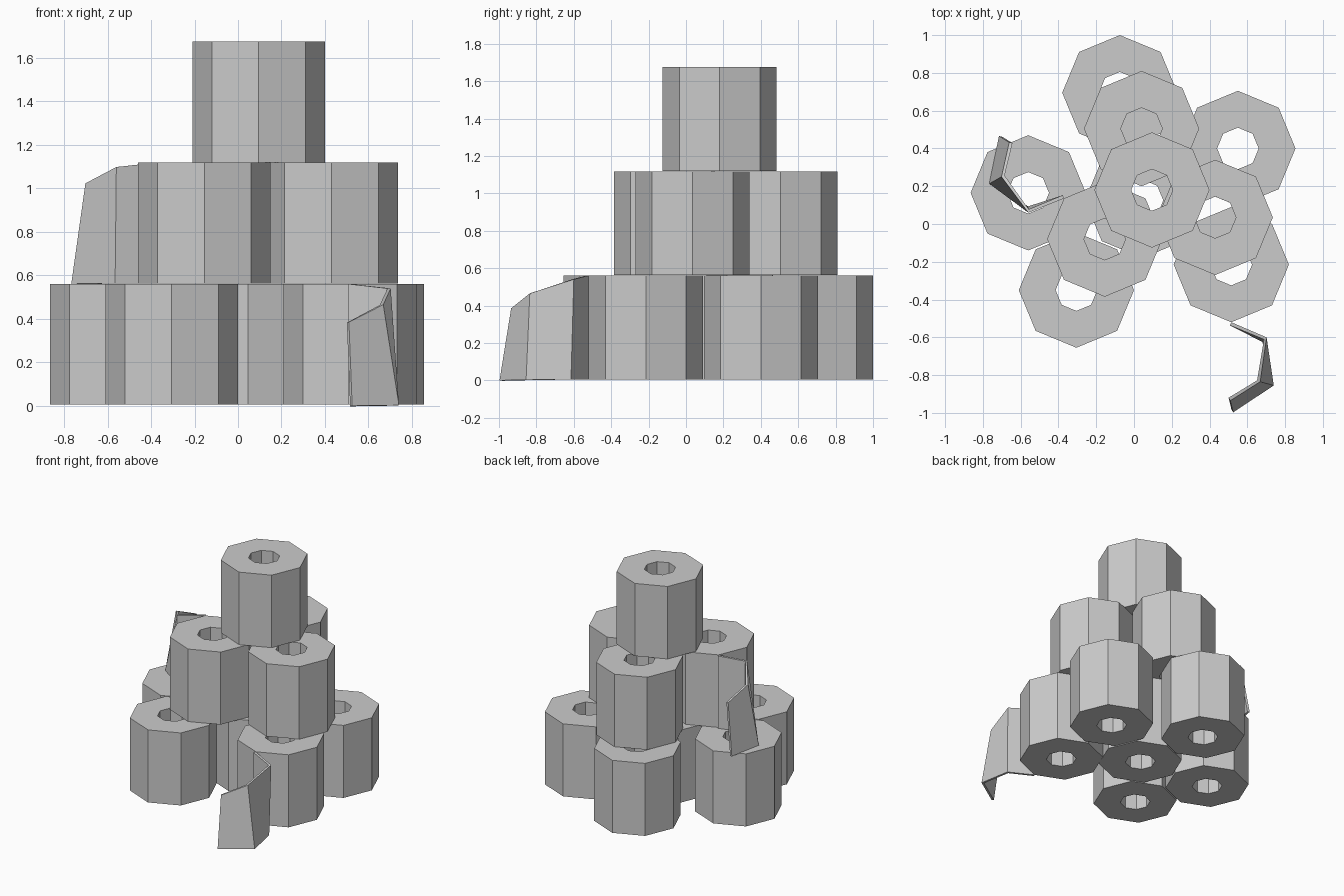
import bpy
import bmesh
from math import cos, sin, pi, radians

cube = bpy.data.objects.get("Cube")
if cube:
    bpy.data.objects.remove(cube, do_unlink=True)

paper = bpy.data.materials.new("paper_grey")
paper.use_nodes = True
GREY = (0.6, 0.6, 0.6, 1)
paper.diffuse_color = GREY
paper.node_tree.nodes["Principled BSDF"].inputs["Base Color"].default_value = GREY

SIDES, OUTER, INNER, HEIGHT = 8, 0.305, 0.11, 0.556


def make_object(name, bm, location):
    mesh = bpy.data.meshes.new(name)
    bm.to_mesh(mesh)
    bm.free()
    mesh.materials.append(paper)
    obj = bpy.data.objects.new(name, mesh)
    obj.location = location
    bpy.context.collection.objects.link(obj)
    return obj


def make_roll(name, x, y, z):
    """Eight-sided roll with a hole right through the middle."""
    bm = bmesh.new()
    section = [(OUTER, 0), (OUTER, HEIGHT), (INNER, HEIGHT), (INNER, 0)]
    rings = []
    for i in range(SIDES):
        a = 2 * pi * i / SIDES
        rings.append([bm.verts.new((r * cos(a), r * sin(a), h)) for r, h in section])
    for i in range(SIDES):
        p, q = rings[i], rings[(i + 1) % SIDES]
        for j in range(4):
            k = (j + 1) % 4
            bm.faces.new((p[j], q[j], q[k], p[k]))
    bmesh.ops.recalc_face_normals(bm, faces=bm.faces)
    return make_object(name, bm, (x, y, z))


def make_sheet(name, x, y, z, turn):
    """Loose end curling away from a roll, drooping towards its tip."""
    top = [(0, -0.305, 0.56), (0.187, -0.385, 0.54), (0.153, -0.62, 0.465), (-0.005, -0.72, 0.385)]
    bottom = [(0, -0.305, 0.005), (0.18, -0.40, 0.005), (0.225, -0.64, 0.003), (0.01, -0.782, 0)]
    bm = bmesh.new()
    t = [bm.verts.new(p) for p in top]
    b = [bm.verts.new(p) for p in bottom]
    for i in range(3):
        bm.faces.new((t[i], t[i + 1], b[i + 1], b[i]))
    obj = make_object(name, bm, (x, y, z))
    obj.rotation_euler.z = radians(turn)
    solid = obj.modifiers.new("thickness", "SOLIDIFY")
    solid.thickness = 0.018
    solid.offset = -1


# Stacked layers of rolls
layers = {
    "bottom_roll": (0.005, [(-0.075, 0.695), (0.55, 0.40), (-0.56, 0.165),
                            (-0.305, -0.35), (0.515, -0.215), (0.045, 0.125)]),
    "middle_roll": (0.562, [(0.04, 0.505), (0.43, 0.035), (-0.155, -0.08)]),
    "top_roll": (1.119, [(0.095, 0.18)]),
}
for name, (z, centres) in layers.items():
    for n, (x, y) in enumerate(centres, 1):
        make_roll(f"{name}_{n}", x, y, z)

# Loose sheets
make_sheet("bottom_loose_sheet", 0.515, -0.215, 0, 0)
make_sheet("middle_loose_sheet", -0.155, -0.08, 0.558, 225)
